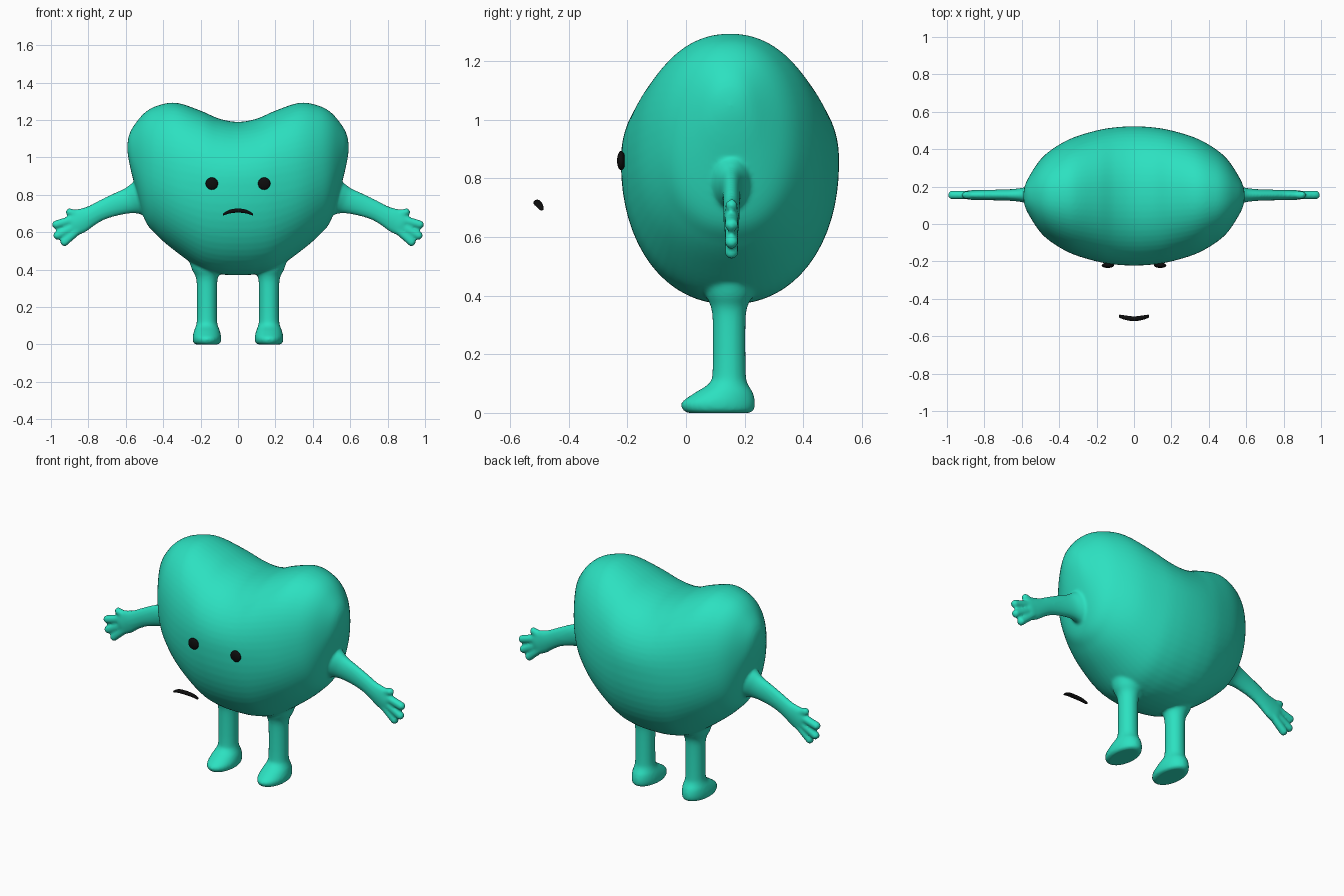
import bpy, bmesh, math
from mathutils import Vector

if "Cube" in bpy.data.objects:
    bpy.data.objects.remove(bpy.data.objects["Cube"])

def material(name, rgb):
    m = bpy.data.materials.new(name)
    m.diffuse_color = (*rgb, 1)
    m.use_nodes = True
    m.node_tree.nodes["Principled BSDF"].inputs["Base Color"].default_value = m.diffuse_color
    return m

teal = material("teal", (0.025, 0.75, 0.53))
black = material("black", (0.004, 0.004, 0.004))

def skin(bm, rings):
    """Bridge equal rings of points and cap both ends."""
    vs = [[bm.verts.new(p) for p in r] for r in rings]
    n = len(vs[0])
    for a, b in zip(vs, vs[1:]):
        for i in range(n):
            j = (i + 1) % n
            bm.faces.new((a[i], a[j], b[j], b[i]))
    bm.faces.new(vs[0][::-1])
    bm.faces.new(vs[-1])

def catmull(rows, sub):
    """Smoothly interpolate rows of numbers."""
    out = []
    for i in range(len(rows) - 1):
        p0, p1, p2, p3 = (rows[min(max(k, 0), len(rows) - 1)] for k in range(i - 1, i + 3))
        for s in range(sub):
            t = s / sub
            out.append([0.5 * (2 * b + (c - a) * t + (2 * a - 5 * b + 4 * c - d) * t * t
                               + (3 * b - a - 3 * c + d) * t ** 3)
                        for a, b, c, d in zip(p0, p1, p2, p3)])
    return out + [list(rows[-1])]

def loft(bm, rows, u, n=24, sub=4):
    """Loft ellipses (x, y, z, radius along u, radius along y)."""
    u, v = Vector(u).normalized(), Vector((0, 1, 0))
    rings = []
    for x, y, z, a, b in catmull(rows, sub):
        a, b = max(a, 1e-4), max(b, 1e-4)
        rings.append([Vector((x, y, z)) + u * a * math.cos(k * math.tau / n)
                      + v * b * math.sin(k * math.tau / n) for k in range(n)])
    skin(bm, rings)

def to_object(bm, name, mat):
    bmesh.ops.recalc_face_normals(bm, faces=bm.faces)
    me = bpy.data.meshes.new(name)
    bm.to_mesh(me)
    bm.free()
    for p in me.polygons:
        p.use_smooth = True
    me.materials.append(mat)
    ob = bpy.data.objects.new(name, me)
    bpy.context.collection.objects.link(ob)
    return ob

bm = bmesh.new()

# heart body: sections along x (x, top, bottom, widest height, half depth)
half = [(0, 1.19, .37, .86, .372), (.1, 1.207, .376, .86, .367), (.2, 1.25, .405, .865, .35),
        (.33, 1.292, .495, .885, .31), (.43, 1.277, .58, .92, .255), (.5, 1.238, .67, .95, .195),
        (.56, 1.165, .88, 1.01, .105), (.585, 1.11, .99, 1.05, .05), (.592, 1.055, 1.045, 1.05, .003)]
rows = [(-r[0], *r[1:]) for r in half[:0:-1]] + half
rings = []
for x, top, bot, cz, d in catmull(rows, 6):
    ring = []
    for k in range(64):
        c, s = math.cos(k * math.tau / 64), math.sin(k * math.tau / 64)
        c, s = (math.copysign(abs(w) ** 0.93, w) for w in (c, s))
        ring.append((x, 0.15 + d * c, cz + s * ((top - cz) if s > 0 else (cz - bot))))
    rings.append(ring)
skin(bm, rings)

Y = 0.155
for s in (-1, 1):
    # leg flowing into a foot
    lx = s * .166
    loft(bm, [(lx, .112, 0, .06, .105), (lx, .111, .008, .072, .12), (lx, .11, .035, .077, .126),
              (lx, .13, .07, .07, .098), (lx, .144, .1, .059, .066), (lx, .147, .14, .054, .057),
              (lx, .147, .3, .054, .056), (lx, .147, .36, .06, .062), (lx, .148, .4, .08, .08),
              (lx, .15, .46, .1, .1)], (1, 0, 0), 32)
    # arm and palm
    loft(bm, [(s * .47, Y, .79, .12, .09), (s * .53, Y, .775, .095, .065),
              (s * .58, Y, .767, .072, .042), (s * .65, Y, .748, .061, .032),
              (s * .73, Y, .717, .053, .029), (s * .79, Y, .685, .055, .028),
              (s * .84, Y, .661, .066, .027), (s * .88, Y, .64, .06, .025),
              (s * .9, Y, .63, .03, .012)], (s * .4, 0, .92))
    # three fingers and a thumb
    for (ax, az), (bx, bz), r in [((.84, .68), (.994, .635), .023), ((.84, .65), (.986, .572), .023),
                                  ((.83, .635), (.945, .532), .023), ((.81, .68), (.92, .714), .021)]:
        a, b = Vector((s * ax, Y, az)), Vector((s * bx, Y, bz))
        t = (b - a).normalized()
        pts = [(*a, r, r)]
        for k in range(7):
            q = k * math.pi / 12
            pts.append((*(b - t * r * (1 - math.sin(q))), r * math.cos(q), r * math.cos(q)))
        loft(bm, pts, (-t.z, 0, t.x), 16, 2)

# fuse everything into one soft skin
body = to_object(bm, "heart_body", teal)
bpy.context.view_layer.objects.active = body
body.select_set(True)
rm = body.modifiers.new("fuse", 'REMESH')
rm.mode, rm.voxel_size, rm.use_smooth_shade = 'VOXEL', 0.008, True
sm = body.modifiers.new("soften", 'SMOOTH')
sm.factor, sm.iterations = 0.5, 7
for name in ("fuse", "soften"):
    bpy.ops.object.modifier_apply(modifier=name)

# eyes
for s, side in ((-1, "left"), (1, "right")):
    bm = bmesh.new()
    bmesh.ops.create_uvsphere(bm, u_segments=24, v_segments=16, radius=1)
    bmesh.ops.scale(bm, vec=(.033, .014, .033), verts=bm.verts)
    bmesh.ops.translate(bm, vec=(s * .14, -.221, .86), verts=bm.verts)
    to_object(bm, side + "_eye", black)

# frowning mouth floating in front
bm = bmesh.new()
loft(bm, [(-.081, -.492, .694, 0, 0), (-.077, -.493, .696, .006, .008), (-.045, -.501, .71, .01, .012),
          (0, -.507, .716, .011, .013), (.045, -.501, .71, .01, .012), (.077, -.493, .696, .006, .008),
          (.081, -.492, .694, 0, 0)], (0, 0, 1), 16)
to_object(bm, "mouth", black)
